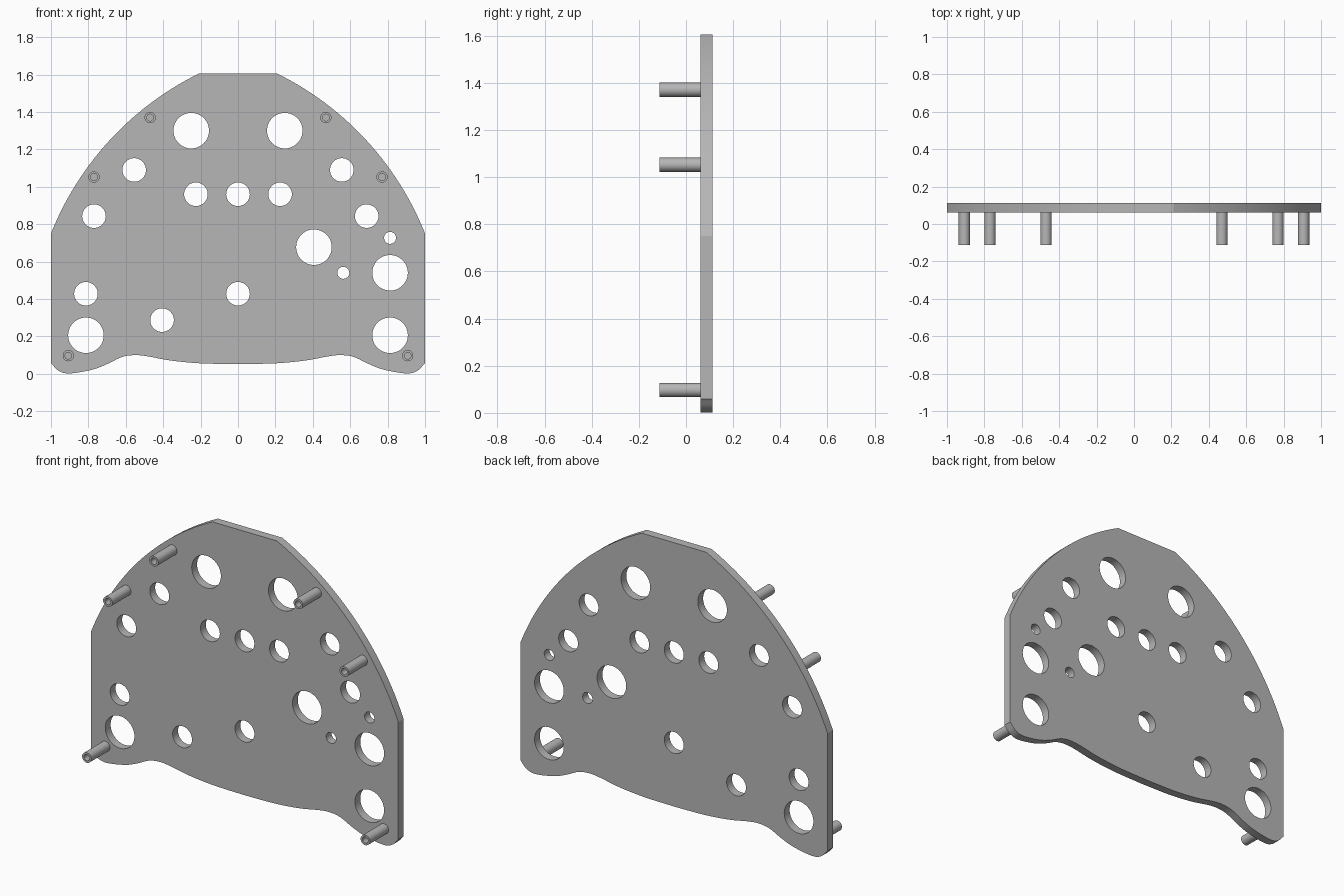
import bpy, bmesh
from math import sin, cos, pi, radians
from mathutils import Vector

cube = bpy.data.objects.get("Cube")
if cube:
    bpy.data.objects.remove(cube, do_unlink=True)

grey = bpy.data.materials.new("machined grey")
grey.use_nodes = True
colour = (0.47, 0.47, 0.47, 1)
grey.diffuse_color = colour
grey.node_tree.nodes["Principled BSDF"].inputs["Base Color"].default_value = colour


def circle(x, z, r, n=48):
    return [(x + r * cos(2 * pi * i / n), z + r * sin(2 * pi * i / n)) for i in range(n)]


def bulged_arc(a, b, sag, n=28):
    """Circular arc from a to b that bulges to the right of the b-to-a direction."""
    a, b = Vector(a), Vector(b)
    half = (b - a).length / 2
    along = (b - a).normalized()
    out = Vector((along.y, -along.x))
    radius = (half * half + sag * sag) / (2 * sag)
    centre = (a + b) / 2 - out * (radius - sag)
    u, v = a - centre, b - centre
    sweep = u.angle(v)
    return [tuple(centre + (u * sin((1 - t) * sweep) + v * sin(t * sweep)) / sin(sweep))
            for t in (i / n for i in range(n + 1))]


def smooth_path(pts, steps=6):
    """Catmull-Rom curve through the points."""
    p = [Vector(q) for q in pts]
    p = [2 * p[0] - p[1]] + p + [2 * p[-1] - p[-2]]
    out = []
    for a, b, c, d in zip(p, p[1:], p[2:], p[3:]):
        for i in range(steps):
            t = i / steps
            out.append(tuple((2 * b + (c - a) * t + (2 * a - 5 * b + 4 * c - d) * t ** 2
                              + (3 * b - a - 3 * c + d) * t ** 3) / 2))
    return out + [pts[-1]]


def extruded(name, loops, front, back):
    """Fill the loops in the xz plane, inner loops as holes, and extrude along y."""
    curve = bpy.data.curves.new(name, 'CURVE')
    curve.dimensions = '2D'
    curve.fill_mode = 'BOTH'
    curve.extrude = (back - front) / 2
    for loop in loops:
        spline = curve.splines.new('POLY')
        spline.points.add(len(loop) - 1)
        for point, (x, z) in zip(spline.points, loop):
            point.co = (x, z, 0, 1)
        spline.use_cyclic_u = True
    obj = bpy.data.objects.new(name, curve)
    bpy.context.collection.objects.link(obj)
    obj.location.y = (front + back) / 2
    obj.rotation_euler.x = radians(90)
    bpy.ops.object.select_all(action='DESELECT')
    obj.select_set(True)
    bpy.context.view_layer.objects.active = obj
    bpy.ops.object.convert(target='MESH')
    obj = bpy.context.view_layer.objects.active
    bm = bmesh.new()
    bm.from_mesh(obj.data)
    bmesh.ops.remove_doubles(bm, verts=bm.verts, dist=1e-5)
    bmesh.ops.recalc_face_normals(bm, faces=bm.faces)
    bm.to_mesh(obj.data)
    bm.free()
    obj.data.materials.clear()
    obj.data.materials.append(grey)
    bpy.ops.object.shade_smooth_by_angle(angle=radians(15))
    return obj


# Plate outline: wavy lower edge, straight side, bulged shoulder, flat top
lower = smooth_path([(0, 0.052), (0.2, 0.056), (0.36, 0.071), (0.48, 0.093), (0.55, 0.1),
                     (0.62, 0.09), (0.7, 0.052), (0.78, 0.022), (0.9, 0.002),
                     (0.96, 0.017), (1, 0.058)])
right_half = lower + bulged_arc((1, 0.75), (0.21, 1.605), 0.108)
outline = right_half + [(-x, z) for x, z in reversed(right_half[1:])]

# Through holes in three sizes
LARGE, MEDIUM, SMALL = 0.095, 0.063, 0.032
paired = [(0.25, 1.3, LARGE), (0.555, 1.09, MEDIUM), (0.225, 0.96, MEDIUM), (0.813, 0.206, LARGE)]
single = [(0, 0.96, MEDIUM), (-0.77, 0.843, MEDIUM), (0.688, 0.843, MEDIUM),
          (0.406, 0.677, LARGE), (0.813, 0.54, LARGE), (0.813, 0.727, SMALL),
          (0.563, 0.54, SMALL), (-0.813, 0.428, MEDIUM), (0, 0.428, MEDIUM),
          (-0.406, 0.287, MEDIUM)]
holes = single + [(s * x, z, r) for x, z, r in paired for s in (-1, 1)]
extruded("plate", [outline] + [circle(*h) for h in holes], 0.062, 0.112)

# Hollow standoffs on the front face
for place, x, z in (("upper", 0.47, 1.37), ("middle", 0.77, 1.052), ("lower", 0.907, 0.097)):
    for side, s in (("left", 1), ("right", -1)):
        extruded(f"{place}_{side}_standoff",
                 [circle(s * x, z, 0.03, 32), circle(s * x, z, 0.018, 32)], -0.112, 0.062)
